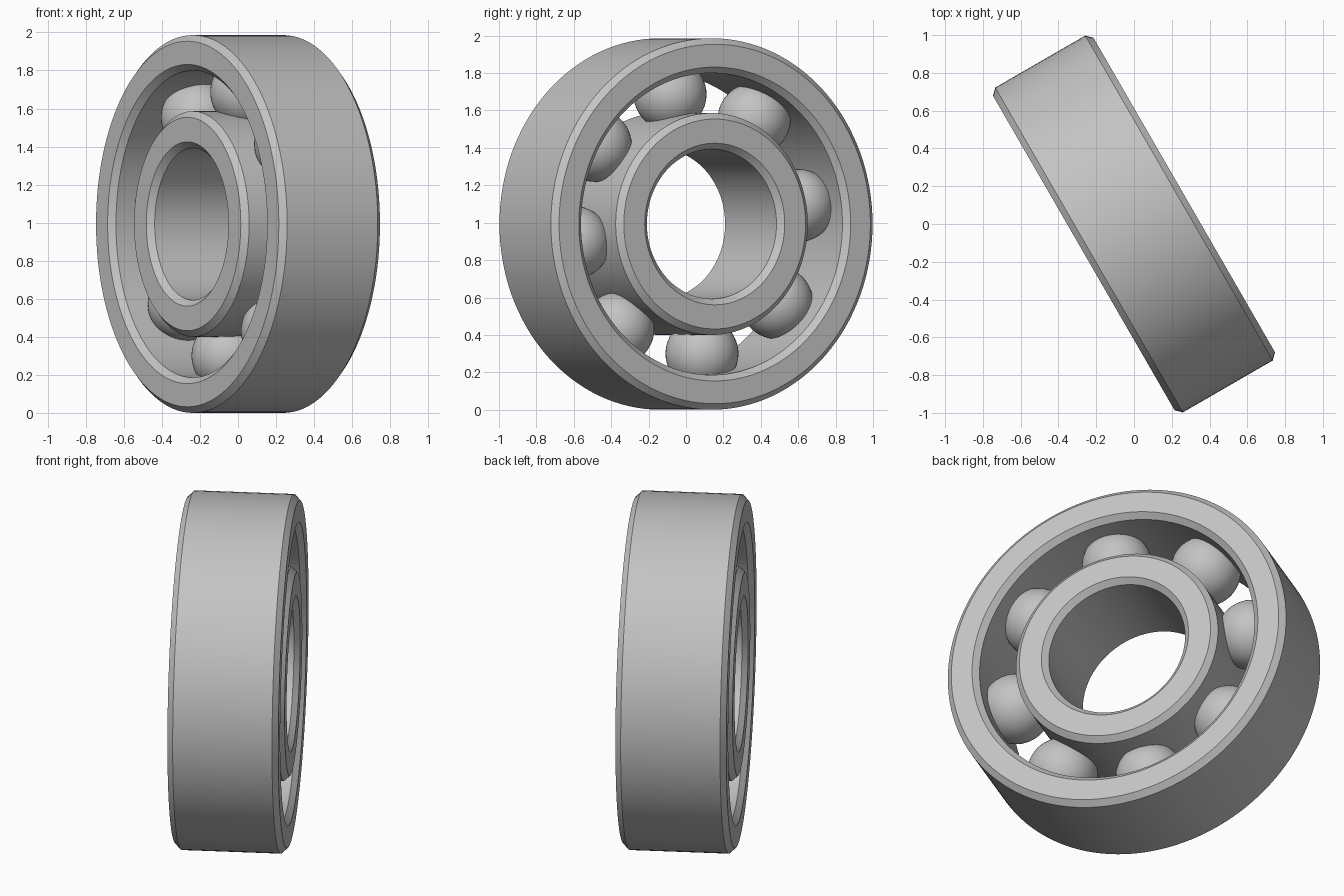
import bpy, bmesh, math
from mathutils import Matrix, Vector

if "Cube" in bpy.data.objects:
    bpy.data.objects.remove(bpy.data.objects["Cube"], do_unlink=True)

R = 0.993           # outer radius, also the height of the centre
HALF = 0.307        # half the bearing width
CHAMFER = 0.032
BALLS = 8

# Single steel colour
steel = bpy.data.materials.new("steel_grey")
steel.use_nodes = True
colour = (0.55, 0.55, 0.55, 1)
steel.diffuse_color = colour
steel.node_tree.nodes["Principled BSDF"].inputs["Base Color"].default_value = colour

# Bearing frame: local z is the axle, turned 30 degrees from the x axis
turn = math.radians(30)
up = Vector((0, 0, 1))
across = Vector((-math.sin(turn), math.cos(turn), 0))
axle = up.cross(across)
frame = Matrix((up, across, axle)).transposed().to_4x4()
frame.translation = (0, 0, R)


def finish(bm, name, matrix):
    bmesh.ops.recalc_face_normals(bm, faces=bm.faces)
    mesh = bpy.data.meshes.new(name)
    bm.to_mesh(mesh)
    bm.free()
    mesh.materials.append(steel)
    obj = bpy.data.objects.new(name, mesh)
    bpy.context.collection.objects.link(obj)
    obj.matrix_world = matrix
    bpy.ops.object.select_all(action='DESELECT')
    obj.select_set(True)
    bpy.context.view_layer.objects.active = obj
    bpy.ops.object.shade_smooth_by_angle(angle=math.radians(30))
    return obj


def ring(name, inner, outer):
    """Revolve a chamfered rectangle around the axle."""
    c, h = CHAMFER, HALF
    half = [(inner, h - c), (inner + c, h), (outer - c, h), (outer, h - c)]
    profile = half + [(r, -z) for r, z in reversed(half)]
    bm = bmesh.new()
    verts = [bm.verts.new((r, 0, z)) for r, z in profile]
    edges = [bm.edges.new((v, verts[i - 1])) for i, v in enumerate(verts)]
    bmesh.ops.spin(bm, geom=verts + edges, cent=(0, 0, 0), axis=(0, 0, 1),
                   angle=math.tau, steps=128, use_merge=True)
    bmesh.ops.remove_doubles(bm, verts=bm.verts, dist=0.0001)
    return finish(bm, name, frame)


# Races
ring("outer_ring", 0.807, R)
ring("inner_ring", 0.4, 0.593)

# Balls spaced evenly between the races
for i in range(BALLS):
    angle = math.radians(-8.1) + math.tau * i / BALLS
    spot = Vector((math.cos(angle), math.sin(angle), 0)) * 0.7
    bm = bmesh.new()
    bmesh.ops.create_uvsphere(bm, u_segments=48, v_segments=24, radius=0.195)
    finish(bm, f"ball_{i + 1}", frame @ Matrix.Translation(spot))
